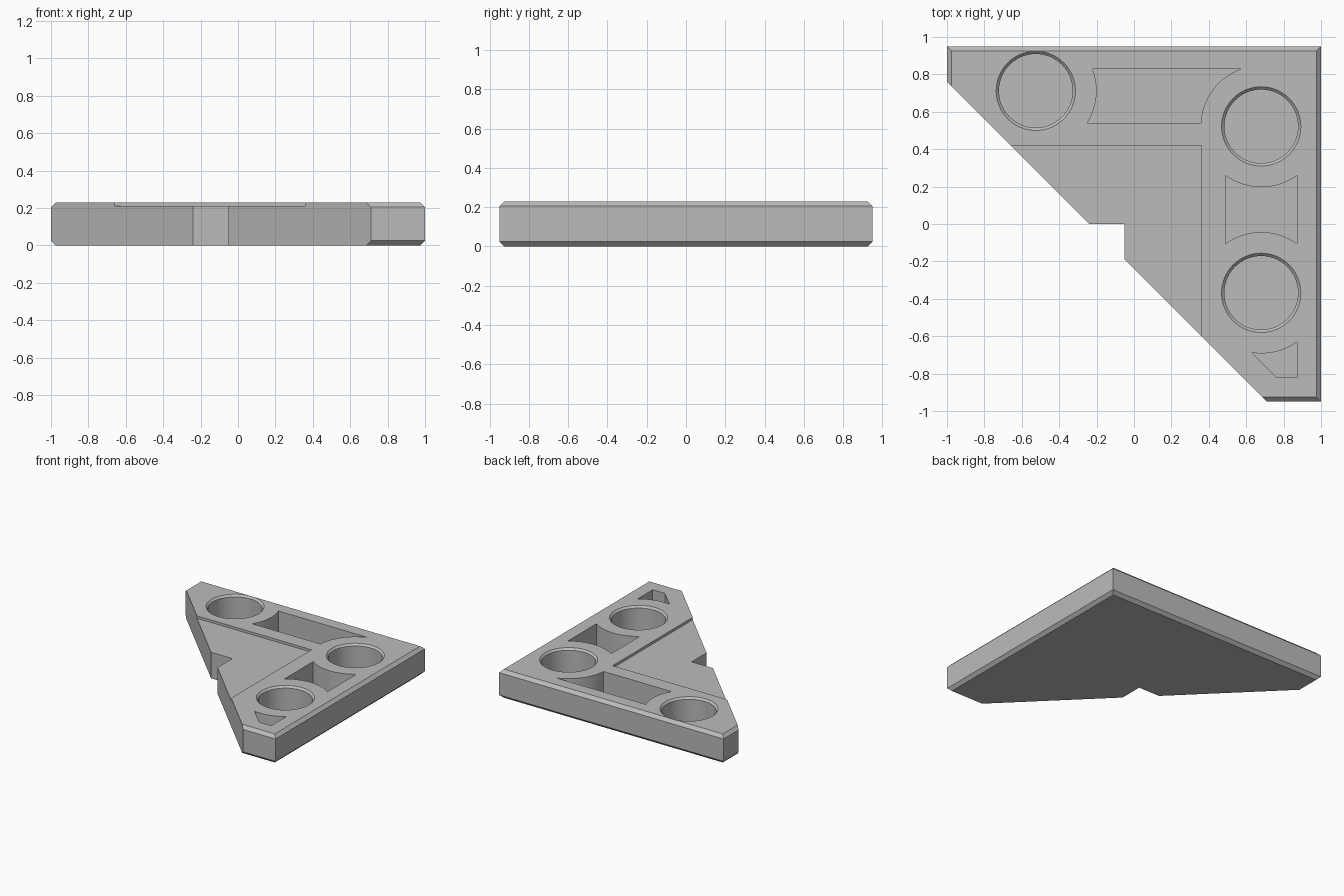
import bpy, bmesh
from math import sin, cos, tau, atan2, hypot

cube = bpy.data.objects.get("Cube")
if cube:
    bpy.data.objects.remove(cube, do_unlink=True)

HEIGHT = 0.23
CHAMFER = 0.025
FLOOR = 0.025
ABOVE = 0.3

grey = bpy.data.materials.new("mid grey")
grey.use_nodes = True
grey.diffuse_color = (0.5, 0.5, 0.5, 1)
grey.node_tree.nodes["Principled BSDF"].inputs["Base Color"].default_value = (0.5, 0.5, 0.5, 1)


def stack(name, layers):
    """Solid from matching point loops, each paired with its height."""
    bm = bmesh.new()
    rings = [[bm.verts.new((x, y, z)) for x, y in loop] for loop, z in layers]
    count = len(rings[0])
    for low, high in zip(rings, rings[1:]):
        for i in range(count):
            j = (i + 1) % count
            bm.faces.new((low[i], low[j], high[j], high[i]))
    bm.faces.new(rings[0][::-1])
    bm.faces.new(rings[-1])
    bmesh.ops.recalc_face_normals(bm, faces=bm.faces)
    mesh = bpy.data.meshes.new(name)
    bm.to_mesh(mesh)
    bm.free()
    mesh.materials.append(grey)
    obj = bpy.data.objects.new(name, mesh)
    bpy.context.collection.objects.link(obj)
    return obj


def circle(centre, radius, steps=64):
    return [(centre[0] + radius * cos(tau * i / steps),
             centre[1] + radius * sin(tau * i / steps)) for i in range(steps)]


def arc(centre, start, end, steps=16):
    """Points along an arc about centre, from start to end."""
    cx, cy = centre
    a, b = (atan2(p[1] - cy, p[0] - cx) for p in (start, end))
    r, s = (hypot(p[0] - cx, p[1] - cy) for p in (start, end))
    return [(cx + (r + (s - r) * t) * cos(a + (b - a) * t),
             cy + (r + (s - r) * t) * sin(a + (b - a) * t))
            for t in (i / steps for i in range(steps + 1))]


def outline(c):
    """Corner plate outline; only the four square sides move in by c."""
    x, y = 1 - c, 0.95 - c
    return [(-x, y), (-x, x - 0.24), (-0.24, 0), (-0.05, 0),
            (-0.05, -0.19), (y - 0.24, -y), (x, -y), (x, y)]


# Plate with chamfered top and bottom edges
plate = stack("corner_plate", [(outline(CHAMFER), 0), (outline(0), CHAMFER),
                               (outline(0), HEIGHT - CHAMFER), (outline(CHAMFER), HEIGHT)])

# Shallow step along the diagonal side
cutters = [stack("step_cutter", [([(-2, -2), (0.36, -2), (0.36, 0.42), (-2, 0.42)], z)
                                 for z in (0.21, ABOVE)])]

# Round holes with chamfered rims
left_hole, corner_hole, front_hole = holes = [(-0.525, 0.712), (0.68, 0.522), (0.68, -0.368)]
for hole in holes:
    cutters.append(stack("hole_cutter", [
        (circle(hole, 0.197), FLOOR), (circle(hole, 0.197), HEIGHT - 0.015),
        (circle(hole, 0.227), HEIGHT + 0.015)]))

# Pockets curved around the holes
pockets = [
    arc(left_hole, (-0.222, 0.83), (-0.25, 0.54)) + arc(corner_hole, (0.357, 0.54), (0.575, 0.83)),
    arc(corner_hole, (0.488, 0.26), (0.872, 0.26)) + arc(front_hole, (0.872, -0.106), (0.488, -0.106)),
    arc(front_hole, (0.63, -0.688), (0.872, -0.63)) + [(0.872, -0.822), (0.764, -0.822)],
]
for pocket in pockets:
    cutters.append(stack("pocket_cutter", [(pocket, FLOOR), (pocket, ABOVE)]))

# Cut everything out of the plate
bpy.ops.object.select_all(action='DESELECT')
bpy.context.view_layer.objects.active = plate
plate.select_set(True)
for cutter in cutters:
    cutter.hide_render = True
    mod = plate.modifiers.new("cut", 'BOOLEAN')
    mod.operation = 'DIFFERENCE'
    mod.solver = 'EXACT'
    mod.object = cutter
    bpy.ops.object.modifier_apply(modifier=mod.name)
    bpy.data.objects.remove(cutter, do_unlink=True)

bpy.ops.object.shade_smooth_by_angle()
